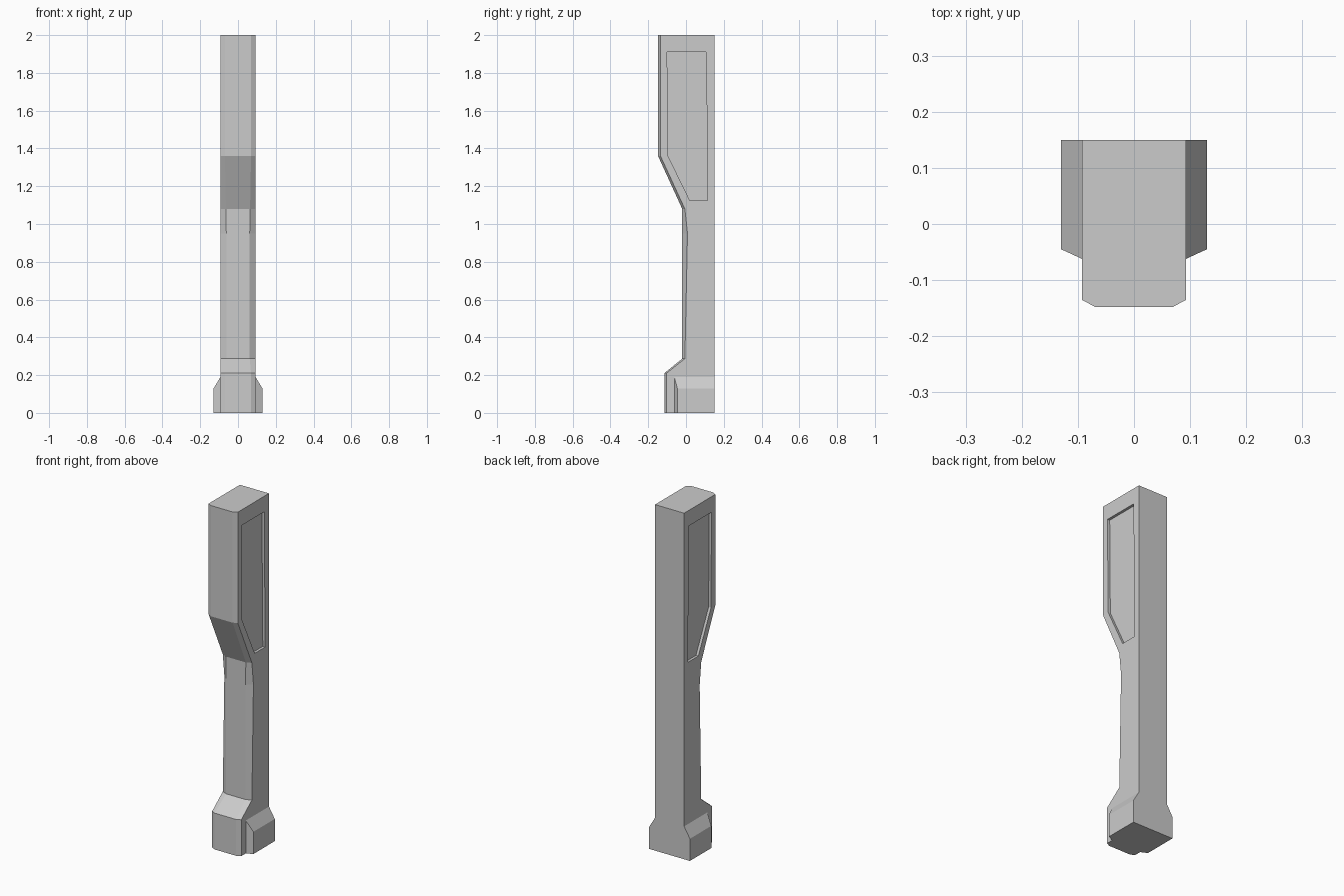
import bpy, bmesh

if "Cube" in bpy.data.objects:
    bpy.data.objects.remove(bpy.data.objects["Cube"])

W, BACK = 0.093, 0.15


def loft(name, sections):
    """Skin a closed solid through equal-length rings of points."""
    bm = bmesh.new()
    rings = [[bm.verts.new(p) for p in s] for s in sections]
    n = len(rings[0])
    for a, b in zip(rings, rings[1:]):
        for i in range(n):
            j = (i + 1) % n
            bm.faces.new((a[i], a[j], b[j], b[i]))
    bm.faces.new(rings[0][::-1])
    bm.faces.new(rings[-1])
    bmesh.ops.recalc_face_normals(bm, faces=bm.faces)
    mesh = bpy.data.meshes.new(name)
    bm.to_mesh(mesh)
    bm.free()
    obj = bpy.data.objects.new(name, mesh)
    bpy.context.collection.objects.link(obj)
    return obj


# Column with chamfered front corners: height, front y, front half width, side y
levels = [
    (0.00, -0.115, 0.069, -0.103),
    (0.21, -0.115, 0.069, -0.103),
    (0.287, -0.02, 0.062, -0.006),
    (0.95, -0.02, 0.062, 0.008),
    (1.08, -0.02, 0.064, -0.006),
    (1.36, -0.148, 0.069, -0.135),
    (2.00, -0.148, 0.069, -0.135),
]
column = loft("column", [
    [(-W, BACK, z), (-W, ys, z), (-xf, yf, z), (xf, yf, z), (W, ys, z), (W, BACK, z)]
    for z, yf, xf, ys in levels])

# Sunken panel on each side of the head
panel = [(-0.10, 1.91), (0.107, 1.91), (0.115, 1.125), (0.02, 1.125), (-0.095, 1.36)]
for side in (-1, 1):
    cutter = loft("panel_cutter", [[(side * x, y, z) for y, z in panel]
                                   for x in (W - 0.015, W + 0.05)])
    cutter.hide_render = True
    mod = column.modifiers.new("panel_recess", 'BOOLEAN')
    mod.operation = 'DIFFERENCE'
    mod.solver = 'EXACT'
    mod.object = cutter
    bpy.context.view_layer.objects.active = column
    bpy.ops.object.modifier_apply(modifier=mod.name)
    bpy.data.objects.remove(cutter)

# Side feet with sloped top and angled front
foot = [(W, 0, -0.062), (0.13, 0, -0.045), (0.13, 0.128, -0.045), (W, 0.19, -0.062)]
for side, label in ((-1, "left"), (1, "right")):
    loft(label + "_foot", [[(side * x, y, z) for x, z, y in foot],
                           [(side * x, BACK, z) for x, z, _ in foot]])
